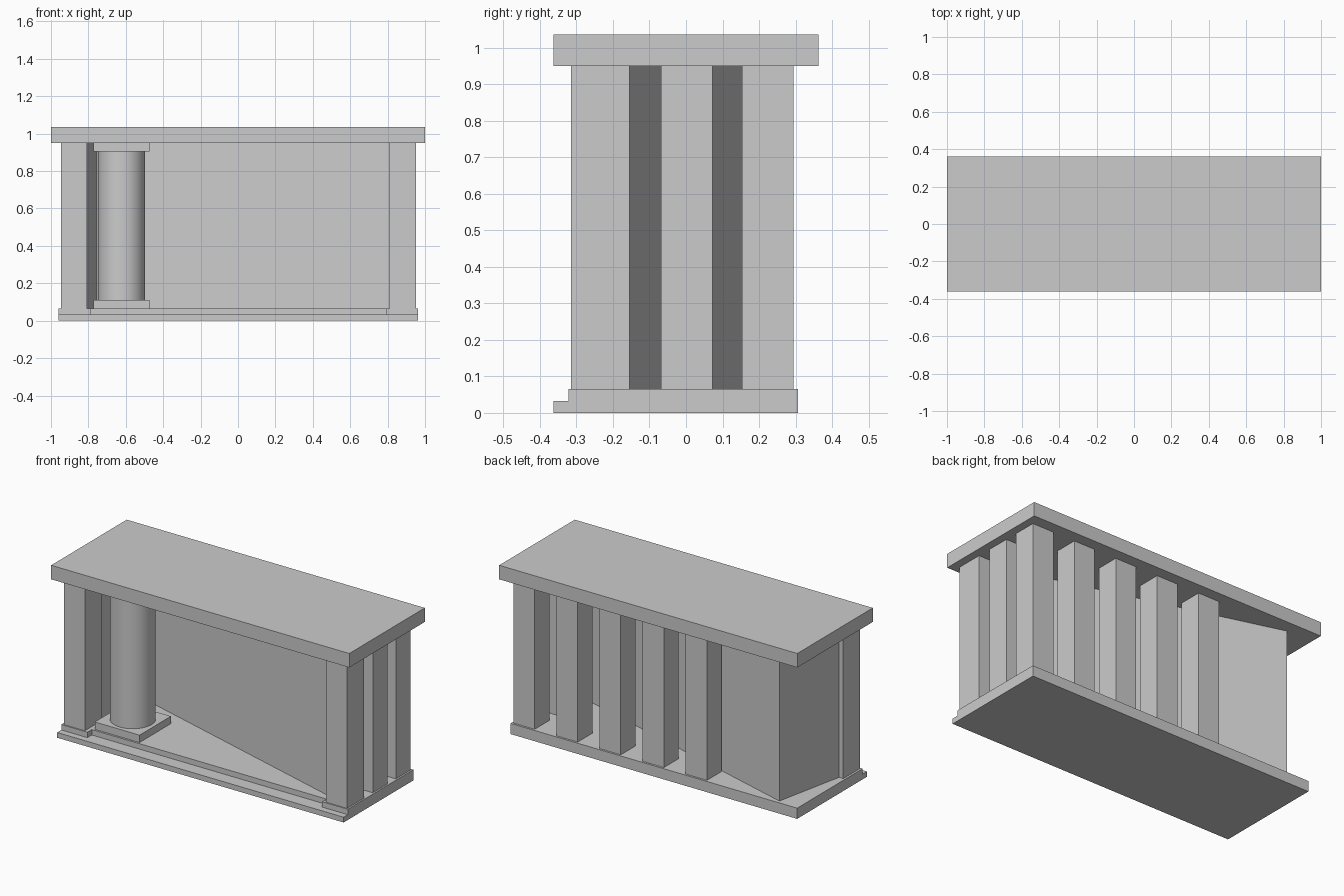
import bpy
import bmesh

cube = bpy.data.objects.get("Cube")
if cube:
    bpy.data.objects.remove(cube, do_unlink=True)

stone = bpy.data.materials.new("pale_grey_stone")
stone.use_nodes = True
GREY = (0.6, 0.6, 0.6, 1)
stone.diffuse_color = GREY
stone.node_tree.nodes["Principled BSDF"].inputs["Base Color"].default_value = GREY


def prism(name, outline, z0, z1):
    """Extrude a plan outline from z0 up to z1."""
    bm = bmesh.new()
    face = bm.faces.new([bm.verts.new((x, y, z0)) for x, y in outline])
    new = bmesh.ops.extrude_face_region(bm, geom=[face])["geom"]
    verts = [v for v in new if isinstance(v, bmesh.types.BMVert)]
    bmesh.ops.translate(bm, verts=verts, vec=(0, 0, z1 - z0))
    bmesh.ops.recalc_face_normals(bm, faces=bm.faces)
    mesh = bpy.data.meshes.new(name)
    bm.to_mesh(mesh)
    bm.free()
    mesh.materials.append(stone)
    obj = bpy.data.objects.new(name, mesh)
    bpy.context.collection.objects.link(obj)
    return obj


def box(name, x0, x1, y0, y1, z0, z1):
    return prism(name, [(x0, y0), (x1, y0), (x1, y1), (x0, y1)], z0, z1)


STEP, FLOOR, CEILING, TOP = 0.032, 0.065, 0.95, 1.035
BACK = 0.306

# Base: a low front step, and a floor set back between the front corners
box("base_step", -0.96, 0.962, -0.362, BACK, 0, STEP)
prism("floor", [(-0.96, -0.322), (-0.785, -0.322), (-0.785, -0.28), (0.79, -0.28),
                (0.79, -0.322), (0.962, -0.322), (0.962, BACK), (-0.96, BACK)],
      STEP, FLOOR)

# Flat roof slab
box("roof", -1, 1, -0.362, 0.362, CEILING, TOP)

# Square pillars: front corners, right end, back row
box("front_right_pillar", -0.947, -0.807, -0.315, -0.154, FLOOR, CEILING)
box("front_left_pillar", 0.81, 0.952, -0.315, -0.154, FLOOR, CEILING)
box("side_pillar", 0.81, 0.952, -0.068, 0.073, FLOOR, CEILING)
for i in range(5):
    x = 0.952 - i * 0.289
    box(f"back_pillar_{i + 1}", x - 0.142, x, 0.153, 0.294, FLOOR, CEILING)

# Slanted wall: long diagonal with a short return to the front corner
prism("slanted_wall", [(-0.827, 0.286), (-0.92, -0.16), (-0.83, -0.16),
                       (-0.754, 0.204), (0.85, -0.261), (0.85, -0.2)],
      FLOOR, CEILING)

# Round column with square plinth and capital
CX, CY, HALF = -0.623, -0.118, 0.15
for name, z0, z1 in (("column_plinth", FLOOR, 0.11), ("column_capital", 0.905, CEILING)):
    box(name, CX - HALF, CX + HALF, CY - HALF, CY + HALF, z0, z1)
bpy.ops.mesh.primitive_cylinder_add(vertices=48, radius=0.126, depth=0.795,
                                    location=(CX, CY, 0.5075))
column = bpy.context.object
column.name = "column_shaft"
column.data.materials.append(stone)
bpy.ops.object.shade_smooth_by_angle()
